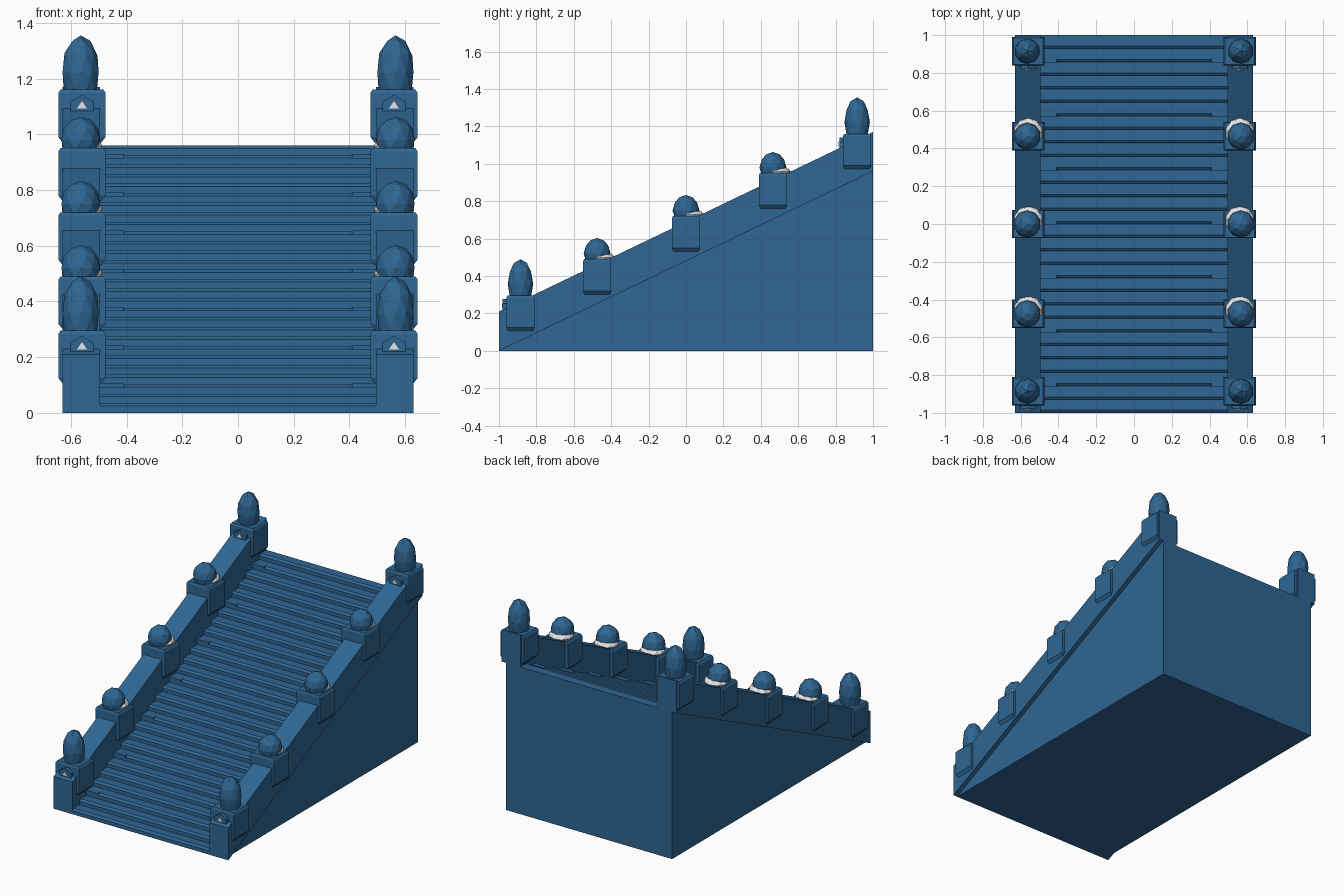
import bpy, bmesh
from mathutils import Matrix, Vector

old = bpy.data.objects.get("Cube")
if old:
    bpy.data.objects.remove(old, do_unlink=True)


def material(name, rgb):
    m = bpy.data.materials.new(name)
    m.use_nodes = True
    m.diffuse_color = (*rgb, 1)
    node = next(n for n in m.node_tree.nodes if n.type == 'BSDF_PRINCIPLED')
    node.inputs["Base Color"].default_value = (*rgb, 1)
    return m


BLUE = material("slate_blue", (0.028, 0.133, 0.29))
WHITE = material("pale_stone", (0.8, 0.8, 0.8))


def finish(name, bm, mat):
    bmesh.ops.recalc_face_normals(bm, faces=bm.faces)
    mesh = bpy.data.meshes.new(name)
    bm.to_mesh(mesh)
    bm.free()
    mesh.materials.append(mat)
    ob = bpy.data.objects.new(name, mesh)
    bpy.context.collection.objects.link(ob)
    return ob


def prism(name, profile, x0, x1, mat=BLUE):
    """Extrude a (y, z) outline along x."""
    bm = bmesh.new()
    face = bm.faces.new([bm.verts.new((x0, y, z)) for y, z in profile])
    ext = bmesh.ops.extrude_face_region(bm, geom=[face])
    moved = [v for v in ext["geom"] if isinstance(v, bmesh.types.BMVert)]
    bmesh.ops.translate(bm, verts=moved, vec=(x1 - x0, 0, 0))
    return finish(name, bm, mat)


def ball(name, centre, scale, mat, subdivisions=2):
    bm = bmesh.new()
    mtx = Matrix.Translation(centre) @ Matrix.Diagonal((*scale, 1))
    bmesh.ops.create_icosphere(bm, subdivisions=subdivisions, radius=1, matrix=mtx)
    return finish(name, bm, mat)


def post(name, x, y, top):
    """Square block whose top and bottom rims taper in."""
    bm = bmesh.new()
    rings = []
    for inset, z in ((0.016, top - 0.19), (0, top - 0.17), (0, top - 0.012), (0.008, top)):
        hx, hy = 0.085 - inset, 0.075 - inset * 0.6
        rings.append([bm.verts.new((x + sx * hx, y + sy * hy, z))
                      for sx, sy in ((-1, -1), (1, -1), (1, 1), (-1, 1))])
    for a, b in zip(rings, rings[1:]):
        for i in range(4):
            j = (i + 1) % 4
            bm.faces.new((a[i], a[j], b[j], b[i]))
    bm.faces.new(rings[0])
    bm.faces.new(rings[-1])
    return finish(name, bm, BLUE)


def plate(name, outline, x, y, z, depth, mat):
    """Upright ornament facing the front, outlined in (x, z)."""
    bm = bmesh.new()
    face = bm.faces.new([bm.verts.new((x + u, y, z + w)) for u, w in outline])
    ext = bmesh.ops.extrude_face_region(bm, geom=[face])
    moved = [v for v in ext["geom"] if isinstance(v, bmesh.types.BMVert)]
    bmesh.ops.translate(bm, verts=moved, vec=(0, depth, 0))
    return finish(name, bm, mat)


# Solid flight of steps with slightly sloping nosings
STEPS, HEIGHT = 28, 0.96
tread, riser = 2 / STEPS, HEIGHT / STEPS
outline = [(-1, 0)]
for i in range(STEPS):
    y, z = -1 + i * tread, (i + 1) * riser
    outline += [(y, z - riser * 0.3), (y + 0.014, z), (y + tread, z)]
outline.append((1, 0))
prism("stair_flight", outline, -0.6, 0.6)

POSTS = [(-0.885, 0.295), (-0.475, 0.49), (0, 0.72), (0.465, 0.95), (0.915, 1.16)]
HOOD = [(-0.042, -0.035), (0.042, -0.035), (0.042, 0.012), (0, 0.036), (-0.042, 0.012)]
SPARK = [(-0.018, -0.012), (0.018, -0.012), (0, 0.014)]

for side, label in ((1, "left"), (-1, "right")):
    # Sloping side wall, overhanging the body
    prism(f"{label}_side_wall", [(-1, 0), (-1, 0.21), (1, 1.17), (1, HEIGHT)],
          side * 0.495, side * 0.63)

    # Small raised ends on every fourth tread
    for k in range(2, STEPS, 4):
        y, z = -1 + k * tread, (k + 1) * riser
        prism(f"{label}_tread_end", [(y - 0.006, z - 0.012), (y - 0.006, z + 0.003),
                                     (y + 0.02, z + 0.003), (y + 0.02, z - 0.012)],
              side * 0.41, side * 0.5)

    # Posts with faceted finials and pale ornaments
    x = side * 0.56
    for n, (y, top) in enumerate(POSTS):
        post(f"{label}_post_{n + 1}", x, y, top)
        fx = side * 0.565
        if n in (0, len(POSTS) - 1):
            ball(f"{label}_tall_finial_{n + 1}", Vector((fx, y, top + 0.062)),
                 (0.068, 0.068, 0.133), BLUE)
            front = y - 0.095
            plate(f"{label}_hood_{n + 1}", HOOD, x, front, top - 0.055, 0.03, BLUE)
            plate(f"{label}_spark_{n + 1}", SPARK, x, front - 0.005, top - 0.055, 0.006, WHITE)
        else:
            ball(f"{label}_round_finial_{n + 1}", Vector((fx, y, top + 0.03)),
                 (0.072, 0.072, 0.083), BLUE)
            ball(f"{label}_pale_collar_{n + 1}", Vector((x, y + 0.02, top + 0.008)),
                 (0.076, 0.076, 0.03), WHITE)
